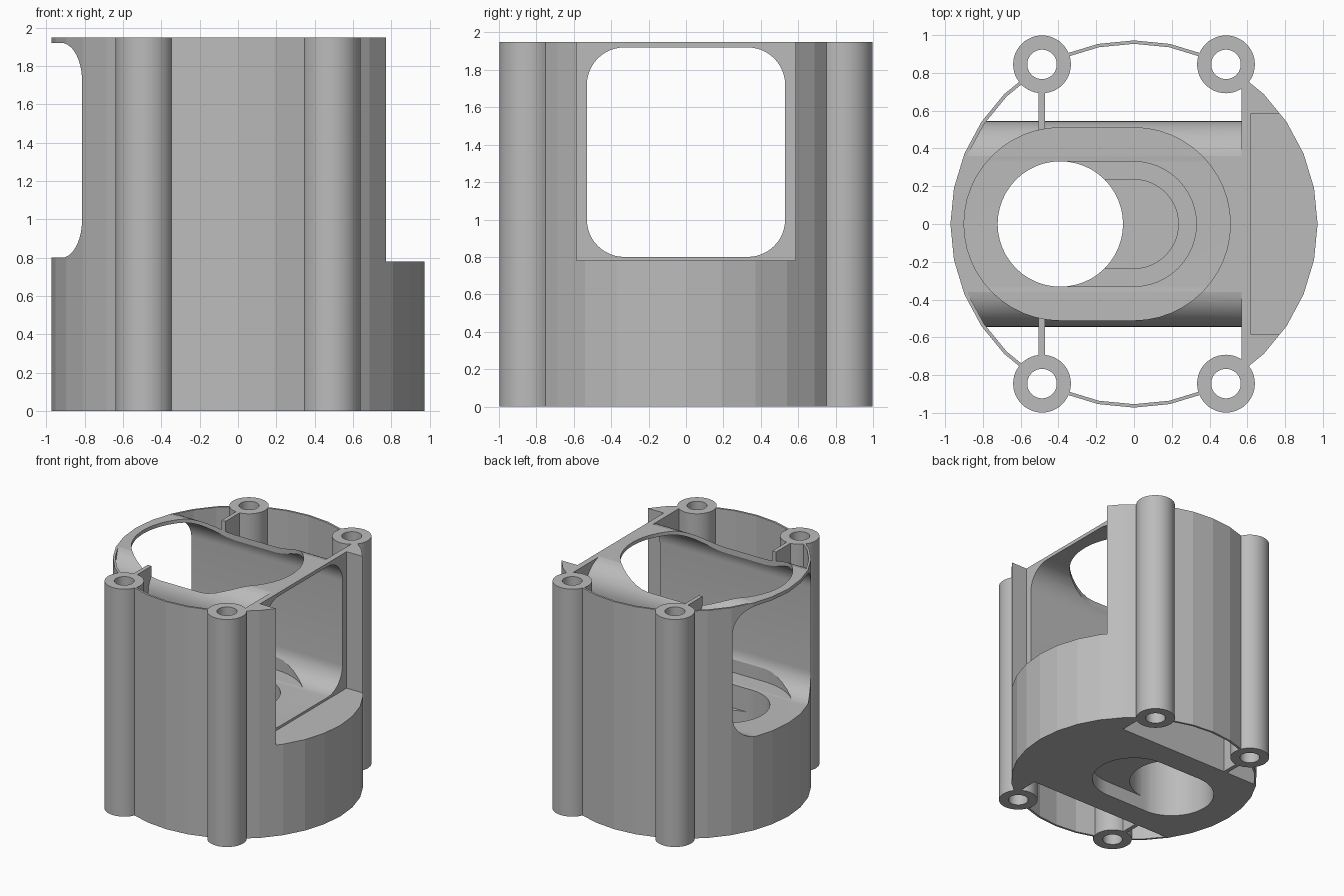
import bpy, bmesh
from math import sin, cos, pi, radians
from mathutils import Vector

if "Cube" in bpy.data.objects:
    bpy.data.objects.remove(bpy.data.objects["Cube"], do_unlink=True)

H = 1.95          # overall height
R = 0.972         # shell radius
SLOT_X = -0.39    # centre of the round hole and slot end

grey = bpy.data.materials.new("plain_grey")
grey.use_nodes = True
grey.diffuse_color = (0.5, 0.5, 0.5, 1)
grey.node_tree.nodes["Principled BSDF"].inputs["Base Color"].default_value = (0.5, 0.5, 0.5, 1)


def arc(cx, cy, r, start, end, n):
    steps = [radians(start + (end - start) * i / n) for i in range(n + 1)]
    return [(cx + r * cos(a), cy + r * sin(a)) for a in steps]


def circle(cx, cy, r, n):
    return arc(cx, cy, r, 0, 360, n)[:-1]


def slot(r):
    return arc(0, 0, r, -90, 90, 24) + arc(SLOT_X, 0, r, 90, 270, 24)


def rect(a0, a1, b0, b1):
    return [(a0, b0), (a1, b0), (a1, b1), (a0, b1)]


def prism(name, outline, lo, hi, along_x=False):
    """Extrude an outline in xy along z, or in yz along x."""
    def place(p, d):
        return Vector((d, p[0], p[1])) if along_x else Vector((p[0], p[1], d))
    bm = bmesh.new()
    base = bm.faces.new([bm.verts.new(place(p, lo)) for p in outline])
    top = bmesh.ops.extrude_face_region(bm, geom=[base])["geom"]
    shift = place((0, 0), hi - lo)
    bmesh.ops.translate(bm, verts=[v for v in top if isinstance(v, bmesh.types.BMVert)], vec=shift)
    bmesh.ops.recalc_face_normals(bm, faces=bm.faces)
    mesh = bpy.data.meshes.new(name)
    bm.to_mesh(mesh)
    bm.free()
    ob = bpy.data.objects.new(name, mesh)
    bpy.context.collection.objects.link(ob)
    mesh.materials.append(grey)
    return ob


def combine(target, tool, operation):
    mod = target.modifiers.new("bool", "BOOLEAN")
    mod.operation = operation
    mod.solver = "EXACT"
    mod.object = tool
    bpy.context.view_layer.objects.active = target
    bpy.ops.object.modifier_apply(modifier=mod.name)
    bpy.data.objects.remove(tool, do_unlink=True)


def cut(target, tool):
    combine(target, tool, "DIFFERENCE")


def add(target, tool):
    combine(target, tool, "UNION")


# Round shell; side spaces are hollowed around the tunnel tube and solid end block
housing = prism("housing", circle(0, 0, R, 32), 0, H)
hollow = prism("hollow", circle(0, 0, R - 0.018, 32), -0.5, 2.5)
tube_profile = [(-0.545, -1), (0.545, -1)]
tube_profile += arc(0.33, H - 0.213, 0.215, 0, 90, 12) + arc(-0.33, H - 0.213, 0.215, 90, 180, 12)
cut(hollow, prism("tube", tube_profile, -2, 2, True))
cut(hollow, prism("end_block", rect(0.57, 2, -2, 2), -1, 3))
cut(housing, hollow)

# Four screw columns, with ribs from two of them to the tube
corners = [(sx * 0.487, sy * 0.845) for sx in (-1, 1) for sy in (-1, 1)]
for sy in (-1, 1):
    a, b = sorted((sy * 0.46, sy * 0.75))
    add(housing, prism("rib", rect(-0.505, -0.47, a, b), 0, H))
for x, y in corners:
    add(housing, prism("column", circle(x, y, 0.153, 48), 0, H))
for x, y in corners:
    cut(housing, prism("bore", circle(x, y, 0.078, 48), -1, 3))

# Step cut away from the end block
cut(housing, prism("step", rect(0.62, 2, -0.585, 0.585), 0.78, 3))

# Tunnel with rounded corners running side to side
tunnel = []
for cy, cz, start in ((0.33, 1.72, 0), (-0.33, 1.72, 90), (-0.33, 1.0, 180), (0.33, 1.0, 270)):
    tunnel += arc(cy, cz, 0.2, start, start + 90, 12)
cut(housing, prism("tunnel", tunnel, -2, 2, True))

# Long opening in the roof, stepped pocket in the floor, recess below, through hole
cut(housing, prism("roof_opening", slot(0.51), 0.802, 3))
cut(housing, prism("pocket", slot(0.33), 0.6, 1))
cut(housing, prism("deep_pocket", slot(0.235), 0.45, 1))
cut(housing, prism("under_recess", slot(0.33), -1, 0.12))
cut(housing, prism("through_hole", circle(SLOT_X, 0, 0.332, 48), -1, 1))

# Smooth fine curves, keep the shell facets flat
bpy.ops.object.select_all(action="DESELECT")
housing.select_set(True)
bpy.context.view_layer.objects.active = housing
bpy.ops.object.shade_smooth_by_angle(angle=radians(10))
